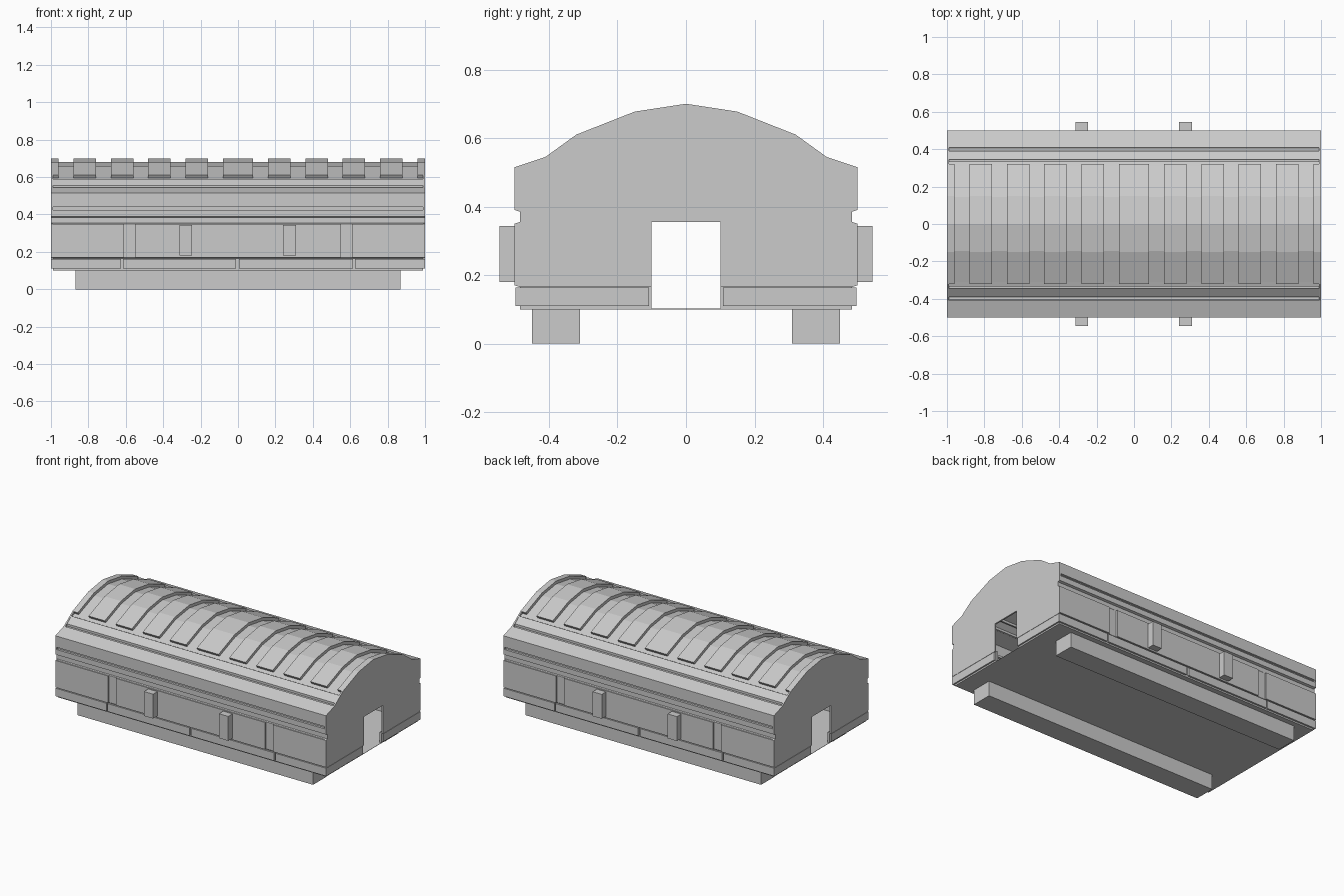
import bpy, bmesh

cube = bpy.data.objects.get("Cube")
if cube:
    bpy.data.objects.remove(cube)

grey = bpy.data.materials.new("plain_grey")
grey.use_nodes = True
COLOUR = (0.6, 0.6, 0.6, 1)
grey.diffuse_color = COLOUR
grey.node_tree.nodes["Principled BSDF"].inputs["Base Color"].default_value = COLOUR


def finish(name, bm):
    bmesh.ops.recalc_face_normals(bm, faces=bm.faces[:])
    mesh = bpy.data.meshes.new(name)
    bm.to_mesh(mesh)
    bm.free()
    mesh.materials.append(grey)
    obj = bpy.data.objects.new(name, mesh)
    bpy.context.collection.objects.link(obj)
    return obj


def extrude_x(name, points, x0, x1, closed=True):
    """Sweep a (y, z) outline along x, with caps when it is closed."""
    bm = bmesh.new()
    a = [bm.verts.new((x0, y, z)) for y, z in points]
    b = [bm.verts.new((x1, y, z)) for y, z in points]
    n = len(points)
    for i in range(n if closed else n - 1):
        j = (i + 1) % n
        bm.faces.new((a[i], a[j], b[j], b[i]))
    if closed:
        bm.faces.new(a)
        bm.faces.new(b)
    return finish(name, bm)


def box(name, x, y, z):
    outline = [(y[0], z[0]), (y[1], z[0]), (y[1], z[1]), (y[0], z[1])]
    return extrude_x(name, outline, x[0], x[1])


def flip(span, side):
    return tuple(sorted(side * v for v in span))


def mirrored(half):
    """Full outline from a half that starts on the centre line."""
    return [(-y, z) for y, z in reversed(half[1:])] + half


# Roof and side walls, with grooves along the eaves
roof_half = [(0, .68), (.145, .658), (.31, .594)]
wall_half = [(.335, .585), (.335, .57), (.345, .57), (.345, .59), (.39, .555),
             (.39, .54), (.405, .54), (.41, .545), (.5, .515), (.5, .44),
             (.485, .44), (.485, .425), (.5, .425), (.5, .39), (.485, .385),
             (.485, .355), (.49, .35), (.49, .17), (.485, .165)]
extrude_x("body_shell", mirrored(roof_half + wall_half), -1, 1, closed=False)

# Raised roof ribs at an even spacing
rib_half = [(0, .70), (.15, .677), (.32, .61)]
rib_outline = mirrored(rib_half) + list(reversed(mirrored(roof_half)))
for i in range(-4, 5):
    centre = i * 0.2 + (0.02 if i > 0 else -0.02 if i < 0 else 0)
    half_width = 0.06 if i else 0.08
    extrude_x("roof_rib", rib_outline, centre - half_width, centre + half_width)

# End walls with a doorway, end ribs and lower end panels
end_half = rib_half + [(.41, .545), (.5, .515), (.5, .39), (.485, .385),
                       (.485, .355), (.5, .35), (.5, .17), (.485, .165),
                       (.1, .165), (.1, .355)]
for s in (-1, 1):
    extrude_x("end_wall", mirrored(end_half)[:-1] + [(.1, .355)], *flip((.99, 1), s))
    extrude_x("end_rib", rib_outline, *flip((.96, .995), s))
    for t in (-1, 1):
        box("base_end", flip((.975, .99), s), flip((.1, .485), t), (.1, .17))
        box("base_end_panel", flip((.985, 1), s), flip((.108, .497), t), (.11, .163))

# Floor
box("floor", (-.99, .99), (-.485, .485), (.1, .102))

# Long sides: base strip, wall panels, skirt panels, posts and skids
for s in (-1, 1):
    box("base_side", (-.99, .99), flip((.47, .485), s), (.1, .17))
    for span in ((-1, -.61), (-.55, .55), (.61, 1)):
        box("wall_panel", span, flip((.488, .5), s), (.17, .35))
    for span in ((-1, -.625), (-.615, -.01), (.005, .615), (.625, 1)):
        box("skirt_panel", span, flip((.483, .497), s), (.11, .163))
    for x in (-.28, .275):
        box("side_post", (x - .034, x + .034), flip((.49, .545), s), (.18, .343))
    box("skid", (-.87, .87), flip((.31, .45), s), (0, .1))
